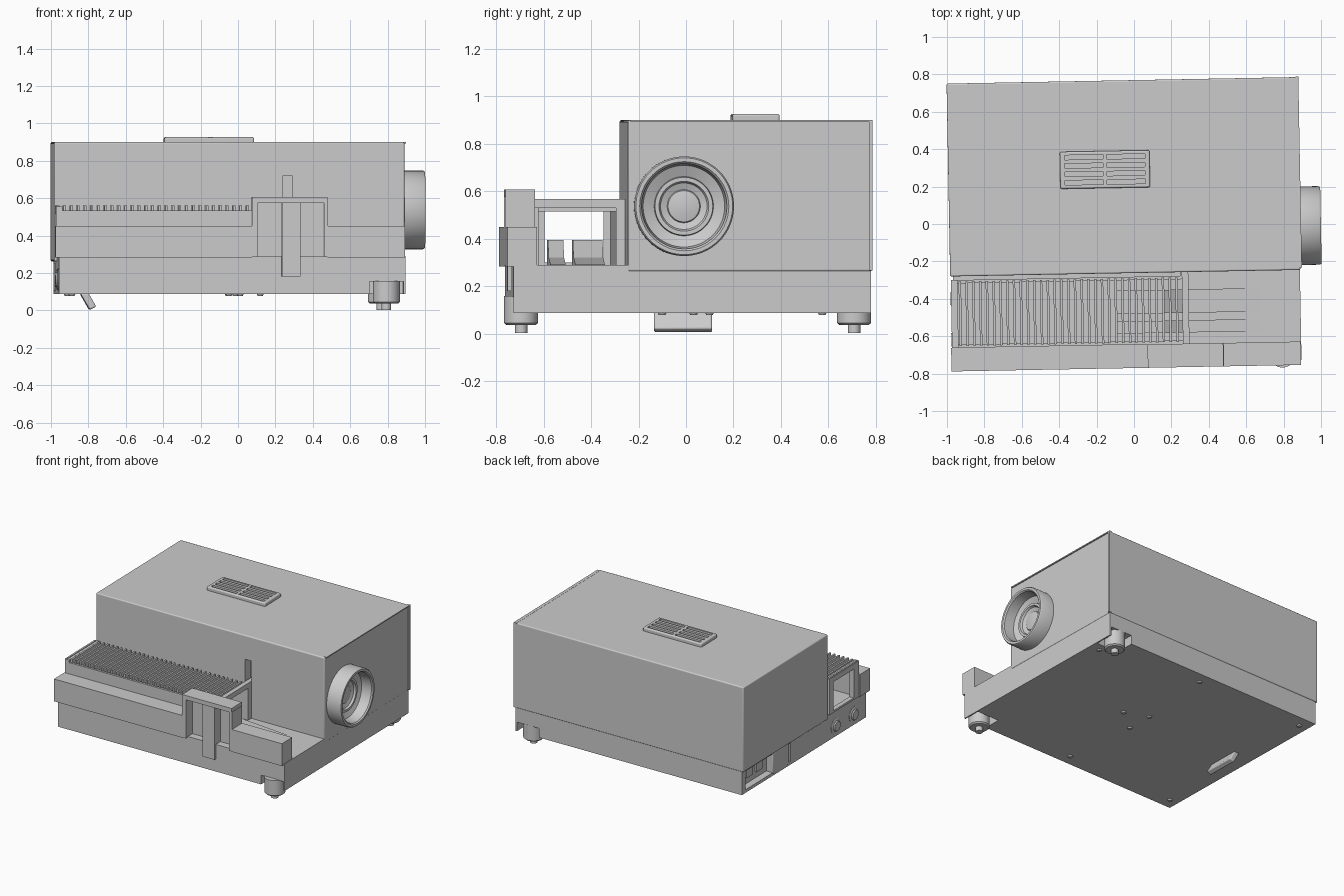
import bpy, bmesh, math
from mathutils import Matrix, Vector

cube = bpy.data.objects.get("Cube")
if cube:
    bpy.data.objects.remove(cube, do_unlink=True)

grey = bpy.data.materials.new("warm_grey")
grey.use_nodes = True
colour = (0.6, 0.6, 0.6, 1)
grey.diffuse_color = colour
grey.node_tree.nodes["Principled BSDF"].inputs["Base Color"].default_value = colour

# The whole machine stands slightly turned
TURN = Matrix.Rotation(math.radians(1.07), 4, 'Z')


def finish(name, bm, bevel=0, smooth=False):
    bmesh.ops.recalc_face_normals(bm, faces=bm.faces)
    mesh = bpy.data.meshes.new(name)
    bm.to_mesh(mesh)
    bm.free()
    obj = bpy.data.objects.new(name, mesh)
    bpy.context.collection.objects.link(obj)
    obj.matrix_world = TURN
    mesh.materials.append(grey)
    if bevel:
        mod = obj.modifiers.new("soft_edges", 'BEVEL')
        mod.width, mod.segments = bevel, 3
    if smooth or bevel:
        bpy.ops.object.select_all(action='DESELECT')
        obj.select_set(True)
        bpy.context.view_layer.objects.active = obj
        bpy.ops.object.shade_smooth_by_angle(angle=math.radians(35))
    return obj


def add_box(bm, x, y, z):
    lo, hi = Vector((x[0], y[0], z[0])), Vector((x[1], y[1], z[1]))
    mat = Matrix.Translation((lo + hi) / 2) @ Matrix.Diagonal((*(hi - lo), 1))
    bmesh.ops.create_cube(bm, size=1, matrix=mat)


def boxes(name, parts, bevel=0):
    bm = bmesh.new()
    for part in parts:
        add_box(bm, *part)
    return finish(name, bm, bevel)


def lathe(name, profile, place, axis='Z', steps=48):
    bm = bmesh.new()
    verts = [bm.verts.new((r, 0, h)) for r, h in profile]
    edges = [bm.edges.new(pair) for pair in zip(verts, verts[1:])]
    bmesh.ops.spin(bm, geom=verts + edges, cent=(0, 0, 0), axis=(0, 0, 1),
                   angle=math.tau, steps=steps)
    bmesh.ops.remove_doubles(bm, verts=bm.verts, dist=0.0002)
    turn = Matrix.Rotation(math.pi / 2, 4, 'Y') if axis == 'X' else Matrix()
    bm.transform(Matrix.Translation(place) @ turn)
    return finish(name, bm, smooth=True)


def prism(name, points, y0, y1, bevel=0):
    # Extrude an x-z outline along y
    bm = bmesh.new()
    face = bm.faces.new([bm.verts.new((x, y0, z)) for x, z in points])
    out = bmesh.ops.extrude_face_region(bm, geom=[face])["geom"]
    bmesh.ops.translate(bm, vec=(0, y1 - y0, 0),
                        verts=[v for v in out if isinstance(v, bmesh.types.BMVert)])
    return finish(name, bm, bevel)


def cut(target, name, parts):
    cutter = boxes(name, parts)
    cutter.hide_render = True
    cutter.hide_set(True)
    cutter.display_type = 'WIRE'
    mod = target.modifiers.new(name, 'BOOLEAN')
    mod.object, mod.solver = cutter, 'EXACT'


# Upper housing with the slot for the slide arm
housing = boxes("housing", [((-0.988, 0.885), (-0.262, 0.769), (0.262, 0.9))], 0.008)
cut(housing, "arm_slot_cutter", [((0.235, 0.285), (-0.3, -0.2), (0.5, 0.72))])
boxes("housing_lip", [((0.87, 0.893), (0.755, 0.771), (0.265, 0.9)),
                      ((0.87, 0.893), (-0.25, 0.771), (0.893, 0.901))])

# Base with foot notches and the socket bay in the left-hand end
base = boxes("base", [((-0.972, 0.882), (-0.745, 0.765), (0.087, 0.264))])
cut(base, "base_cutter",
    [((0.69, 0.872), (-0.8, -0.615), (0.05, 0.155)),
     ((0.69, 0.872), (0.62, 0.8), (0.05, 0.155)),
     ((-1.1, -0.92), (0.17, 0.72), (0.11, 0.25))])
boxes("tray_floor", [((-0.972, 0.882), (-0.745, -0.25), (0.26, 0.29))])
boxes("socket_block", [((-0.975, -0.9), (0.19, 0.39), (0.1, 0.255))], 0.006)
boxes("sockets", [((-0.935, -0.91), (y, y + 0.07), (0.16, 0.22)) for y in (0.46, 0.58)])

# Control knobs on the left-hand end
for i, y in enumerate((-0.38, -0.6)):
    lathe(f"control_knob_{i + 1}", [(0, -0.018), (0.035, -0.018), (0.04, -0.01),
          (0.045, -0.01), (0.058, -0.004), (0.058, 0.02)], (-0.97, y, 0.165), 'X', 32)

# Feet and tilt lever
for name, y in (("front_foot", -0.71), ("back_foot", 0.695)):
    lathe(name, [(0, 0.0), (0.026, 0.0), (0.026, 0.033), (0.062, 0.033), (0.072, 0.042),
                 (0.072, 0.155), (0, 0.155)], (0.78, y, 0.003), steps=32)
prism("tilt_lever", [(-0.845, 0.09), (-0.795, 0.003), (-0.76, 0.02), (-0.8, 0.09)],
      -0.12, 0.125, 0.008)

# Screws underneath
screws = [(-0.05, -0.1), (-0.05, 0.1), (0.12, 0.03), (-0.9, 0.68),
          (-0.9, -0.66), (0.0, 0.68), (0.0, -0.66), (0.8, 0.56)]
for i, (x, y) in enumerate(screws):
    lathe(f"base_screw_{i + 1}", [(0, 0.078), (0.014, 0.078), (0.02, 0.09)], (x, y, 0), steps=12)

# Lens barrel, stepped bore and glass
lathe("lens", [(0.21, -0.04), (0.21, 0.105), (0.204, 0.114), (0.188, 0.114), (0.18, 0.105),
               (0.172, 0.03), (0.125, 0.01), (0.122, 0.03), (0.105, 0.03), (0.098, 0.015),
               (0.07, 0.005), (0.066, 0.012), (0.035, 0.018), (0, 0.02)],
      (0.885, -0.026, 0.537), 'X', 64)

# Roof vent
vent = boxes("roof_vent", [((-0.39, 0.09), (0.195, 0.393), (0.89, 0.926))], 0.008)
cut(vent, "vent_cutter", [((x, x + 0.205), (y, y + 0.024), (0.908, 0.95))
                          for x in (-0.365, -0.14) for y in (0.215, 0.26, 0.305, 0.35)])

# Front rail with an opening for the handle
boxes("front_rail", [((-0.99, 0.06), (-0.77, -0.645), (0.283, 0.45)),
                     ((0.465, 0.878), (-0.77, -0.645), (0.283, 0.45)),
                     ((0.05, 0.47), (-0.665, -0.645), (0.283, 0.45))])

# Slide handle: hood, tongue and arm
boxes("handle_hood", [((0.06, 0.465), (-0.77, -0.645), (0.575, 0.607)),
                      ((0.06, 0.09), (-0.77, -0.645), (0.285, 0.58)),
                      ((0.445, 0.468), (-0.77, -0.645), (0.285, 0.58)),
                      ((0.08, 0.45), (-0.69, -0.645), (0.285, 0.58))])
boxes("handle_tongue", [((0.22, 0.32), (-0.76, -0.675), (0.18, 0.577))])
boxes("slide_arm", [((0.25, 0.285), (-0.66, -0.2), (0.53, 0.568))])
boxes("arm_guide", [((0.24, 0.285), (-0.3, -0.2), (0.29, 0.53))])

# Slide tray: side walls, comb of dividers and open end frame
boxes("tray_walls", [((-0.985, 0.25), (-0.645, -0.627), (0.285, 0.535)),
                     ((-0.985, 0.25), (-0.3, -0.282), (0.285, 0.535))])
PITCH = 0.0362
boxes("tray_dividers", [((x, x + 0.013), (-0.635, -0.29), (0.515, 0.56))
                        for x in (-0.98 + PITCH * i for i in range(34))])
boxes("tray_end", [((-0.985, -0.95), (-0.645, -0.282), (0.515, 0.555)),
                   ((-0.985, -0.95), (-0.645, -0.58), (0.285, 0.52)),
                   ((-0.985, -0.95), (-0.33, -0.282), (0.285, 0.52)),
                   ((-0.985, -0.95), (-0.6, -0.3), (0.285, 0.3))])

# Runners on the tray floor, sloping down towards the lens end
for name, y0, y1 in (("inner_runner", -0.48, -0.355), ("outer_runner", -0.585, -0.52)):
    prism(name, [(-0.1, 0.285), (0.67, 0.285), (0.67, 0.292), (0.28, 0.32),
                 (0.15, 0.395), (-0.1, 0.395)], y0, y1)
